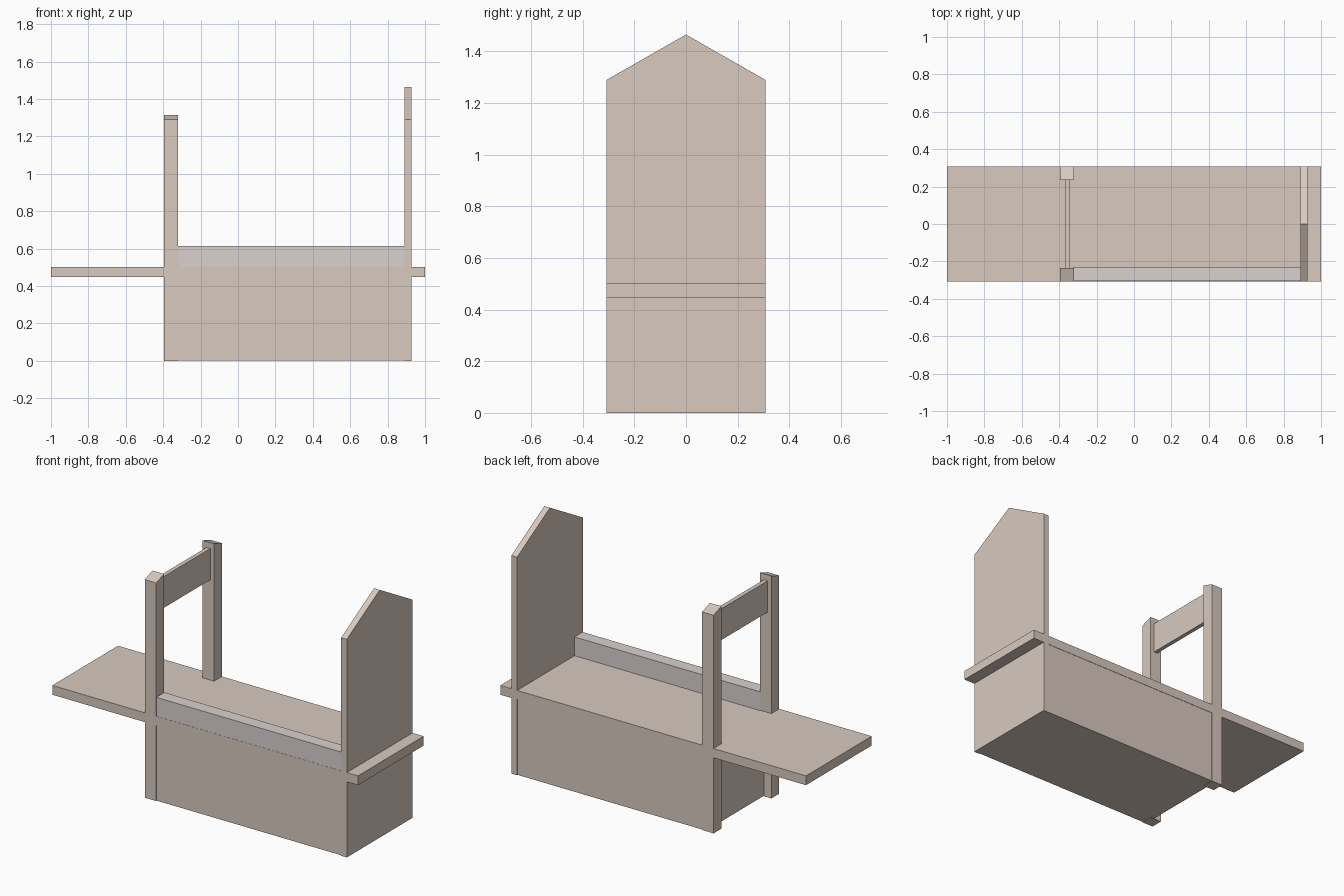
import bpy
import bmesh

if "Cube" in bpy.data.objects:
    bpy.data.objects.remove(bpy.data.objects["Cube"])


def material(name, color):
    m = bpy.data.materials.new(name)
    m.diffuse_color = (*color, 1)
    m.use_nodes = True
    m.node_tree.nodes["Principled BSDF"].inputs["Base Color"].default_value = m.diffuse_color
    return m


tan = material("tan_wood", (0.69, 0.59, 0.52))
pink = material("pale_pink_wood", (0.71, 0.63, 0.63))


def prism(name, outline, x0, x1, mat=tan):
    """Extrude a (y, z) outline along x."""
    bm = bmesh.new()
    face = bm.faces.new([bm.verts.new((x0, y, z)) for y, z in outline])
    new = bmesh.ops.extrude_face_region(bm, geom=[face])["geom"]
    bmesh.ops.translate(bm, vec=(x1 - x0, 0, 0),
                        verts=[v for v in new if isinstance(v, bmesh.types.BMVert)])
    bmesh.ops.recalc_face_normals(bm, faces=bm.faces)
    mesh = bpy.data.meshes.new(name)
    bm.to_mesh(mesh)
    bm.free()
    mesh.materials.append(mat)
    obj = bpy.data.objects.new(name, mesh)
    bpy.context.collection.objects.link(obj)
    return obj


def box(name, x0, x1, y0, y1, z0, z1, mat=tan):
    return prism(name, [(y0, z0), (y1, z0), (y1, z1), (y0, z1)], x0, x1, mat)


W = 0.307  # half depth

# Long horizontal board and the chest below it
box("bed_board", -1, 1, -W, W, 0.447, 0.502)
box("base_chest", -0.345, 0.90, -W + 0.002, W - 0.002, 0.002, 0.46)

# Tall end panel with a pointed top
prism("headboard", [(-W, 0), (W, 0), (W, 1.29), (0, 1.465), (-W, 1.29)], 0.89, 0.927)

# Pair of posts, tops sloping down to the outside
for side, label in ((-1, "front"), (1, "back")):
    prism(label + "_post",
          [(side * W, 0), (side * W, 1.29), (side * 0.234, 1.315), (side * 0.234, 0)],
          -0.395, -0.32)

# Cross rail between the posts
box("cross_rail", -0.37, -0.345, -0.24, 0.24, 1.095, 1.28)

# Low side rail along the front edge
box("side_rail", -0.325, 0.895, -W + 0.001, -0.23, 0.495, 0.613, pink)
